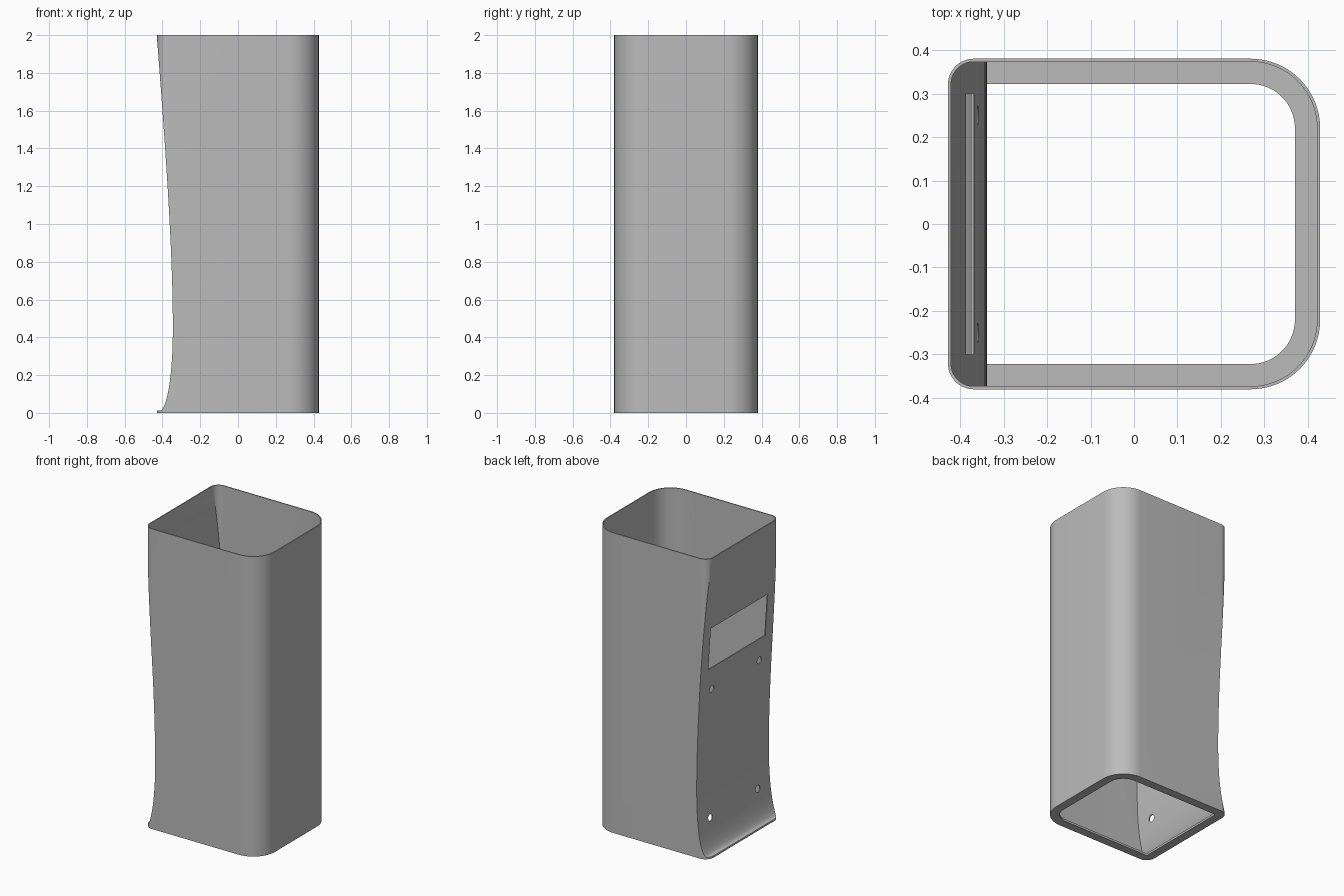
import bpy, bmesh, math
from mathutils import Vector, Matrix
from mathutils.geometry import interpolate_bezier

cube = bpy.data.objects.get("Cube")
if cube:
    bpy.data.objects.remove(cube, do_unlink=True)

WALL = 0.007
FLOOR = 0.012
HALF_X, HALF_Y = 0.428, 0.38

grey = bpy.data.materials.new("mid grey")
grey.use_nodes = True
colour = (0.5, 0.5, 0.5, 1)
grey.diffuse_color = colour
grey.node_tree.nodes["Principled BSDF"].inputs["Base Color"].default_value = colour


def prism(name, points, direction):
    """Solid made by sweeping a planar outline along a vector."""
    bm = bmesh.new()
    face = bm.faces.new([bm.verts.new(p) for p in points])
    swept = bmesh.ops.extrude_face_region(bm, geom=[face], use_keep_orig=True)
    verts = [g for g in swept["geom"] if isinstance(g, bmesh.types.BMVert)]
    bmesh.ops.translate(bm, verts=verts, vec=direction)
    bmesh.ops.recalc_face_normals(bm, faces=bm.faces)
    mesh = bpy.data.meshes.new(name)
    bm.to_mesh(mesh)
    bm.free()
    mesh.materials.append(grey)
    obj = bpy.data.objects.new(name, mesh)
    bpy.context.collection.objects.link(obj)
    return obj


def tube_solid(name, inset, z0, z1):
    """Upright block with wide rounding on +x and tight rounding on -x."""
    hx, hy = HALF_X - inset, HALF_Y - inset
    points = []
    for sx, sy, start, radius in ((1, 1, 0, 0.16), (-1, 1, 90, 0.06),
                                  (-1, -1, 180, 0.06), (1, -1, 270, 0.16)):
        r = max(radius - inset, 0.012)
        for i in range(17):
            a = math.radians(start + 90 * i / 16)
            points.append((sx * (hx - r) + r * math.cos(a),
                           sy * (hy - r) + r * math.sin(a), z0))
    return prism(name, points, (0, 0, z1 - z0))


def curve_cutter(shift, base):
    """Everything beyond the hollow curved wall."""
    low = [Vector(p) for p in ((-0.41, 0, FLOOR), (-0.385, 0, 0.02),
                               (-0.345, 0, 0.15), (-0.345, 0, 0.45))]
    high = [Vector(p) for p in ((-0.345, 0, 0.45), (-0.345, 0, 0.85),
                                (-0.38, 0, 1.35), (-0.43, 0, 2))]
    line = interpolate_bezier(*low, 25) + interpolate_bezier(*high, 25)[1:]
    line.append(Vector((-0.438, 0, 2.1)))
    points = [(p.x + shift, -1, p.z) for p in line]
    points += [(-1, -1, 2.1), (-1, -1, base)]
    if base < FLOOR:
        points.append((points[0][0], -1, base))
    return prism("curve_cutter", points, (0, 2, 0))


def cut(target, cutter):
    mod = target.modifiers.new("cut", "BOOLEAN")
    mod.operation = "DIFFERENCE"
    mod.solver = "EXACT"
    mod.object = cutter
    bpy.context.view_layer.objects.active = target
    bpy.ops.object.modifier_apply(modifier=mod.name)
    bpy.data.objects.remove(cutter, do_unlink=True)


# Outer shell with the curved side
shell = tube_solid("tube_shell", 0, 0, 2)
cut(shell, curve_cutter(0, FLOOR))

# Hollow inside, leaving a thin wall and a base flange
cavity = tube_solid("cavity", WALL, FLOOR + 0.002, 2.05)
cut(cavity, curve_cutter(WALL, -0.1))
cut(shell, cavity)

# Opening in the base flange
cut(shell, tube_solid("base_opening", 0.058, -0.1, 0.03))

# Wide slot through the curved wall
slot = [(-0.6, y, z) for y, z in ((-0.3, 1.23), (0.3, 1.23), (0.3, 1.51), (-0.3, 1.51))]
cut(shell, prism("slot", slot, (0.35, 0, 0)))

# Four screw holes through the curved wall
for y in (-0.25, 0.25):
    for z in (0.22, 1.08):
        ring = [(-0.6, y + 0.023 * math.cos(i * math.tau / 24),
                 z + 0.023 * math.sin(i * math.tau / 24)) for i in range(24)]
        cut(shell, prism("screw_hole", ring, (0.35, 0, 0)))

# Smooth the rounded corners, keep the rims crisp
bpy.ops.object.select_all(action="DESELECT")
shell.select_set(True)
bpy.context.view_layer.objects.active = shell
bpy.ops.object.shade_smooth_by_angle(angle=math.radians(30))
